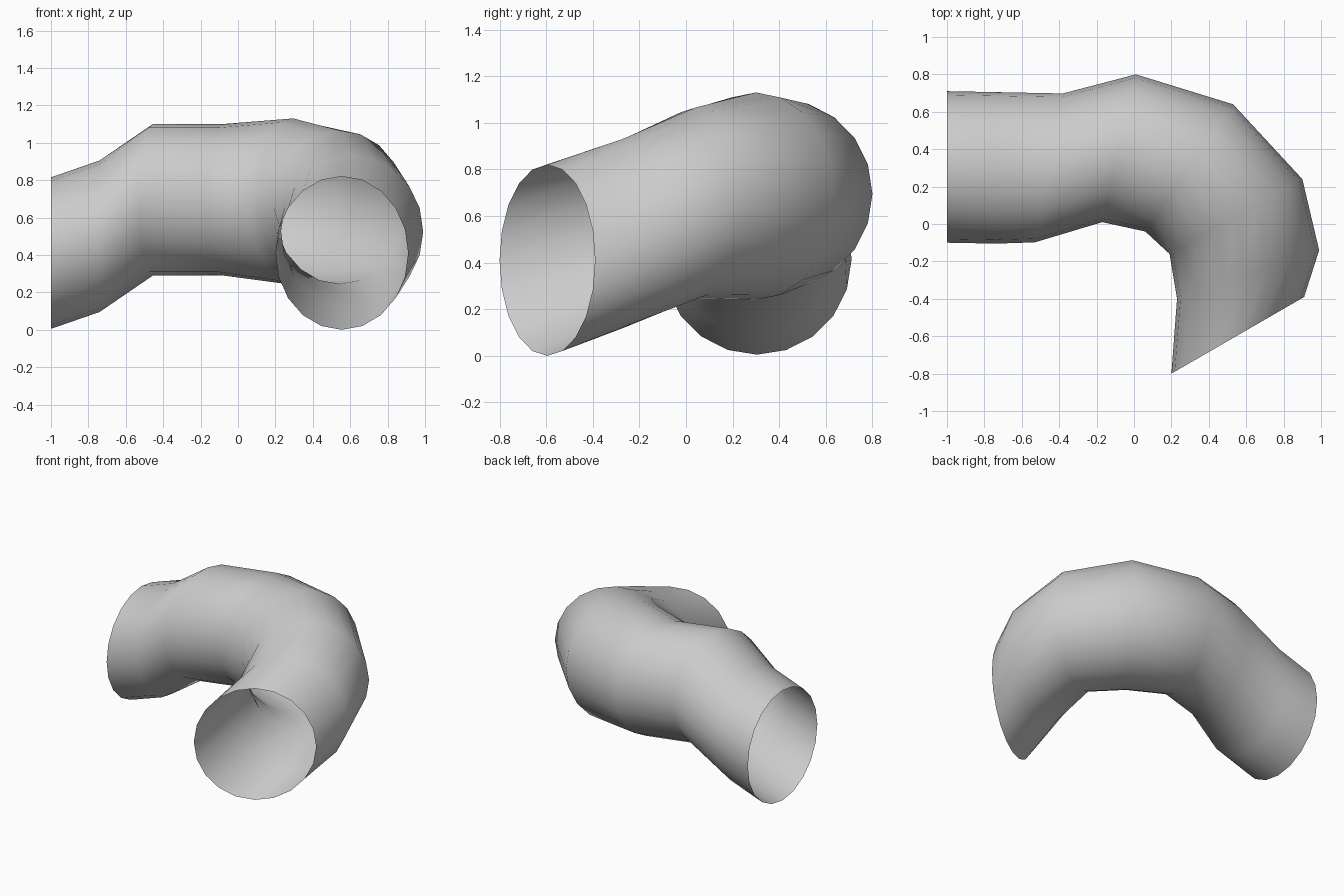
import bpy, bmesh, math

if "Cube" in bpy.data.objects:
    bpy.data.objects.remove(bpy.data.objects["Cube"])

SIDES = 20
# Sweep stations: centre (x, y, z), horizontal half-axis (x, y), vertical half-axis
STATIONS = [
    ((-1.00, 0.305, 0.41), (0.0, 0.405), 0.405),
    ((-0.74, 0.30, 0.50), (0.0, 0.405), 0.405),
    ((-0.455, 0.30, 0.695), (0.075, 0.398), 0.405),
    ((-0.08, 0.405, 0.695), (0.09, 0.395), 0.405),
    ((0.295, 0.30, 0.685), (0.235, 0.34), 0.445),
    ((0.545, 0.04, 0.655), (0.355, 0.20), 0.41),
    ((0.61, -0.27, 0.525), (0.38, 0.13), 0.406),
    ((0.555, -0.595, 0.41), (0.355, 0.205), 0.41),
]

# Bent pipe: upright rings bridged along the path, open at both ends
bm = bmesh.new()
rings = []
for (cx, cy, cz), (hx, hy), v in STATIONS:
    ring = []
    for i in range(SIDES):
        a = 2 * math.pi * i / SIDES
        c, s = math.cos(a), math.sin(a)
        ring.append(bm.verts.new((cx + hx * c, cy + hy * c, cz + v * s)))
    rings.append(ring)
for r0, r1 in zip(rings, rings[1:]):
    for i in range(SIDES):
        j = (i + 1) % SIDES
        bm.faces.new((r0[i], r0[j], r1[j], r1[i])).smooth = True

# Point the normals outwards
bm.normal_update()
f = bm.faces[:][0]
out = f.calc_center_median()
out.y -= STATIONS[0][0][1]
out.z -= STATIONS[0][0][2]
out.x = 0
if f.normal.dot(out) < 0:
    bmesh.ops.reverse_faces(bm, faces=bm.faces[:])

mesh = bpy.data.meshes.new("bent_pipe")
bm.to_mesh(mesh)
bm.free()
bpy.context.collection.objects.link(bpy.data.objects.new("bent_pipe", mesh))
